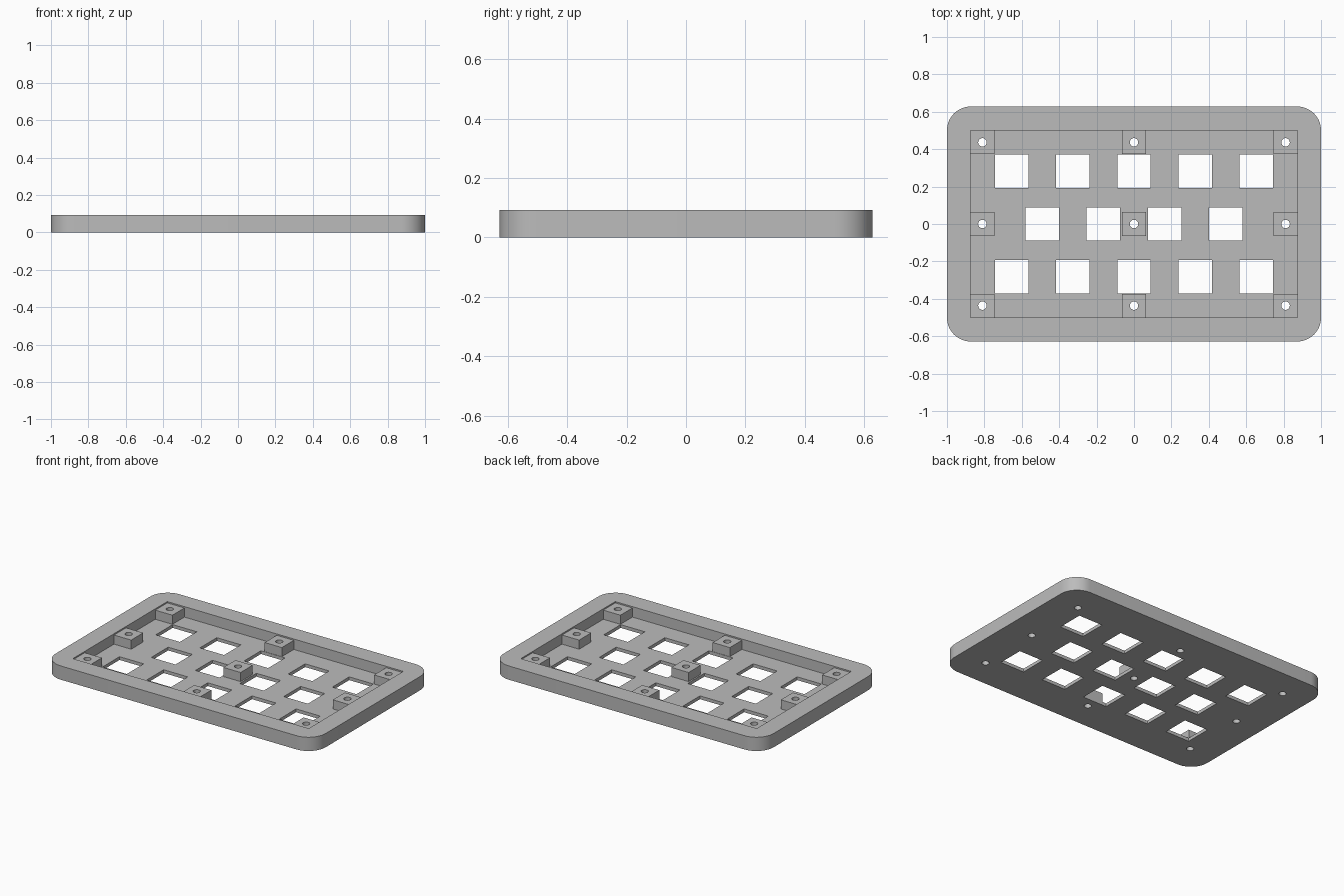
import bpy
import bmesh
import math
from mathutils import Matrix

old = bpy.data.objects.get("Cube")
if old:
    bpy.data.objects.remove(old, do_unlink=True)

HEIGHT, FLOOR, BOSS_TOP = 0.092, 0.022, 0.083
POCKET_X, POCKET_Y = 0.874, 0.5
BOSS, KEY, PITCH, ROW = 0.127, 0.179, 0.327, 0.281

grey = bpy.data.materials.new("plain_grey")
grey.use_nodes = True
colour = (0.5, 0.5, 0.5, 1)
grey.diffuse_color = colour
grey.node_tree.nodes["Principled BSDF"].inputs["Base Color"].default_value = colour


def add_box(bm, x0, x1, y0, y1, z0, z1):
    """Add an axis-aligned box and return its vertices."""
    m = Matrix.Translation(((x0 + x1) / 2, (y0 + y1) / 2, (z0 + z1) / 2))
    m = m @ Matrix.Diagonal((x1 - x0, y1 - y0, z1 - z0, 1))
    return bmesh.ops.create_cube(bm, size=1, matrix=m)["verts"]


def make_object(name, bm):
    mesh = bpy.data.meshes.new(name)
    bm.to_mesh(mesh)
    bm.free()
    mesh.materials.append(grey)
    obj = bpy.data.objects.new(name, mesh)
    bpy.context.collection.objects.link(obj)
    return obj


def activate(obj):
    bpy.ops.object.select_all(action="DESELECT")
    obj.select_set(True)
    bpy.context.view_layer.objects.active = obj


def cut(obj, cutter):
    mod = obj.modifiers.new("cut", "BOOLEAN")
    mod.operation, mod.solver, mod.object = "DIFFERENCE", "EXACT", cutter
    activate(obj)
    bpy.ops.object.modifier_apply(modifier=mod.name)


# Rounded case slab
bm = bmesh.new()
add_box(bm, -1, 1, -0.628, 0.628, 0, HEIGHT)
uprights = [e for e in bm.edges if abs(e.verts[0].co.z - e.verts[1].co.z) > 0.01]
bmesh.ops.bevel(bm, geom=uprights, offset=0.127, segments=12, profile=0.5,
                affect="EDGES")
case = make_object("case_tray", bm)

# Cutter: open pocket
bm = bmesh.new()
add_box(bm, -POCKET_X, POCKET_X, -POCKET_Y, POCKET_Y, FLOOR, 0.3)
pocket = make_object("pocket_cutter", bm)

# Cutter: staggered rows of key openings
bm = bmesh.new()
h = KEY / 2
for y, count in ((ROW, 5), (0, 4), (-ROW, 5)):
    for i in range(count):
        x = (i - (count - 1) / 2) * PITCH
        add_box(bm, x - h, x + h, y - h, y + h, -0.1, 0.2)
keys = make_object("key_cutter", bm)

# Cutter: screw holes on a three by three layout
sx, sy = POCKET_X - BOSS / 2, POCKET_Y - BOSS / 2
spots = [(i, j) for i in (-1, 0, 1) for j in (-1, 0, 1)]
bm = bmesh.new()
for i, j in spots:
    bmesh.ops.create_cone(bm, cap_ends=True, segments=32, radius1=0.0225,
                          radius2=0.0225, depth=0.4,
                          matrix=Matrix.Translation((i * sx, j * sy, 0.05)))
screws = make_object("screw_cutter", bm)

for cutter in (pocket, keys, screws):
    cutter.hide_render = True
    cut(case, cutter)

# Screw bosses, bedded slightly into the floor and walls
bm = bmesh.new()
b, bed = BOSS / 2, 0.004
for i, j in spots:
    x, y = i * sx, j * sy
    add_box(bm, x - b - bed * (i < 0), x + b + bed * (i > 0),
            y - b - bed * (j < 0), y + b + bed * (j > 0),
            FLOOR - bed, BOSS_TOP)
bosses = make_object("screw_bosses", bm)
cut(bosses, screws)

for cutter in (pocket, keys, screws):
    bpy.data.objects.remove(cutter, do_unlink=True)

for obj in (case, bosses):
    activate(obj)
    bpy.ops.object.shade_smooth_by_angle(angle=math.radians(30))
